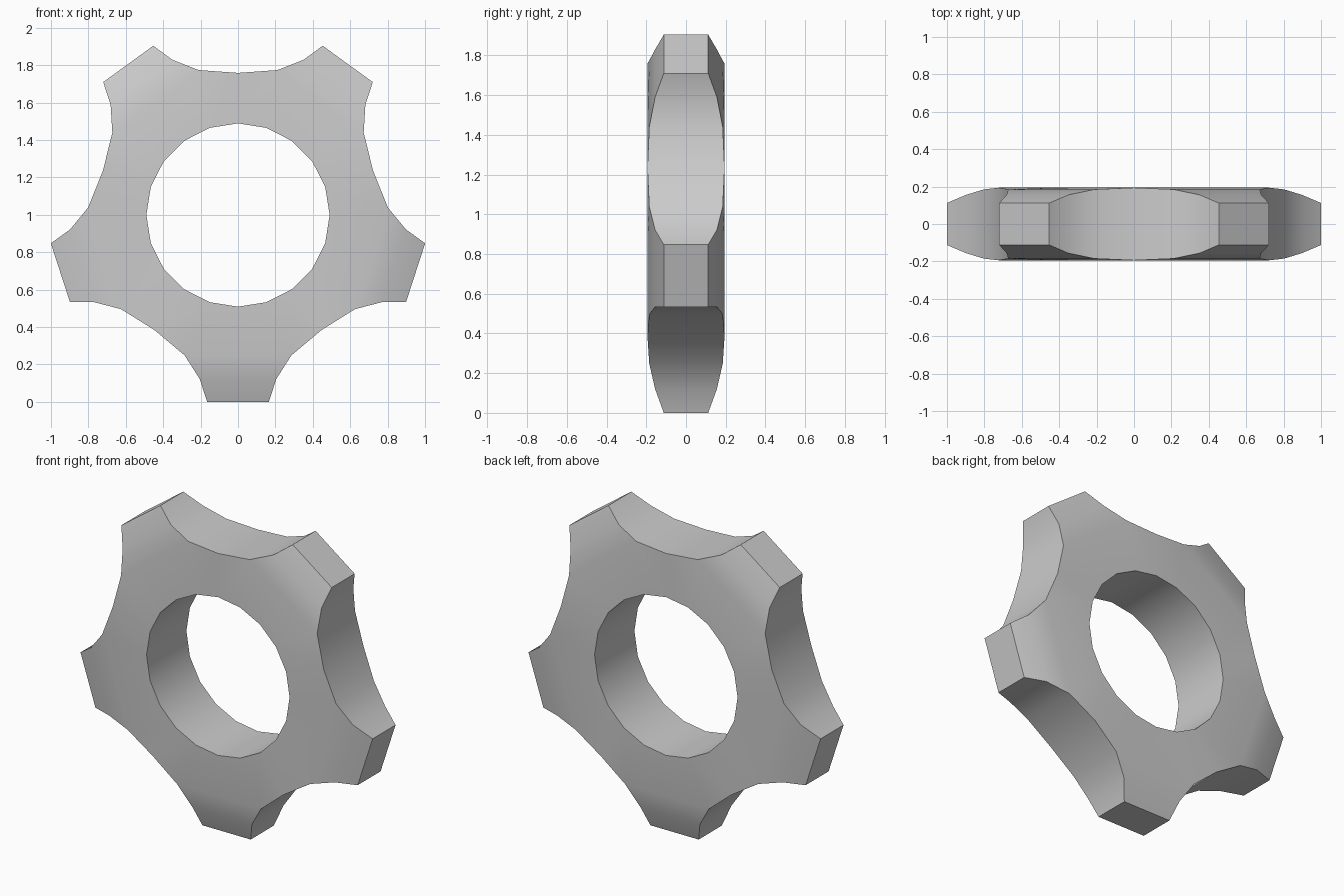
import bpy, bmesh
from math import sin, cos, radians

if "Cube" in bpy.data.objects:
    bpy.data.objects.remove(bpy.data.objects["Cube"])

# (radius, angle from spoke axis, half thickness): tip, two notch steps
ROWS = [(1.012, 9.4, 0.112), (0.901, 13.1, 0.156), (0.803, 20.8, 0.185)]
NOTCH = (0.76, 36, 0.194)
HOLE_R, HOLE_T = 0.49, 0.195
CZ = 0.999

bm = bmesh.new()


def vert(r, a, y):
    a = radians(a)
    return bm.verts.new((r * cos(a), y, CZ + r * sin(a)))


def pair(r, a, t):
    return vert(r, a, -t), vert(r, a, t)


# outer rim loop and hole loop, each point a front/back pair
outer, hole = [], []
for k in range(5):
    axis = -90 + 72 * k
    for r, a, t in reversed(ROWS):
        outer.append(pair(r, axis - a, t))
    for r, a, t in ROWS:
        outer.append(pair(r, axis + a, t))
    outer.append(pair(NOTCH[0], axis + NOTCH[1], NOTCH[2]))
for i in range(20):
    hole.append(pair(HOLE_R, -90 + 18 * i, HOLE_T))

# rim walls and bore walls
for loop in (outer, hole):
    for i, p in enumerate(loop):
        q = loop[(i + 1) % len(loop)]
        bm.faces.new((p[0], q[0], q[1], p[1]))

# front and back faces: strips across each spoke, then the web around the hole
for s in (0, 1):
    for k in range(5):
        o = [outer[(7 * k + i) % 35][s] for i in range(-1, 7)]
        h = [hole[(4 * k + i) % 20][s] for i in range(-2, 3)]
        bm.faces.new((o[2], o[3], o[4], o[5]))
        bm.faces.new((o[1], o[2], o[5], o[6]))
        bm.faces.new((o[1], o[6], h[3], h[2], h[1]))
        bm.faces.new((o[0], o[1], h[1], h[0]))
        bm.faces.new((o[6], o[7], h[4], h[3]))

bmesh.ops.recalc_face_normals(bm, faces=bm.faces)
mesh = bpy.data.meshes.new("star_knob")
bm.to_mesh(mesh)
bm.free()
knob = bpy.data.objects.new("star_knob", mesh)
bpy.context.collection.objects.link(knob)
bpy.context.view_layer.objects.active = knob
knob.select_set(True)
bpy.ops.object.shade_smooth_by_angle(angle=radians(30))
